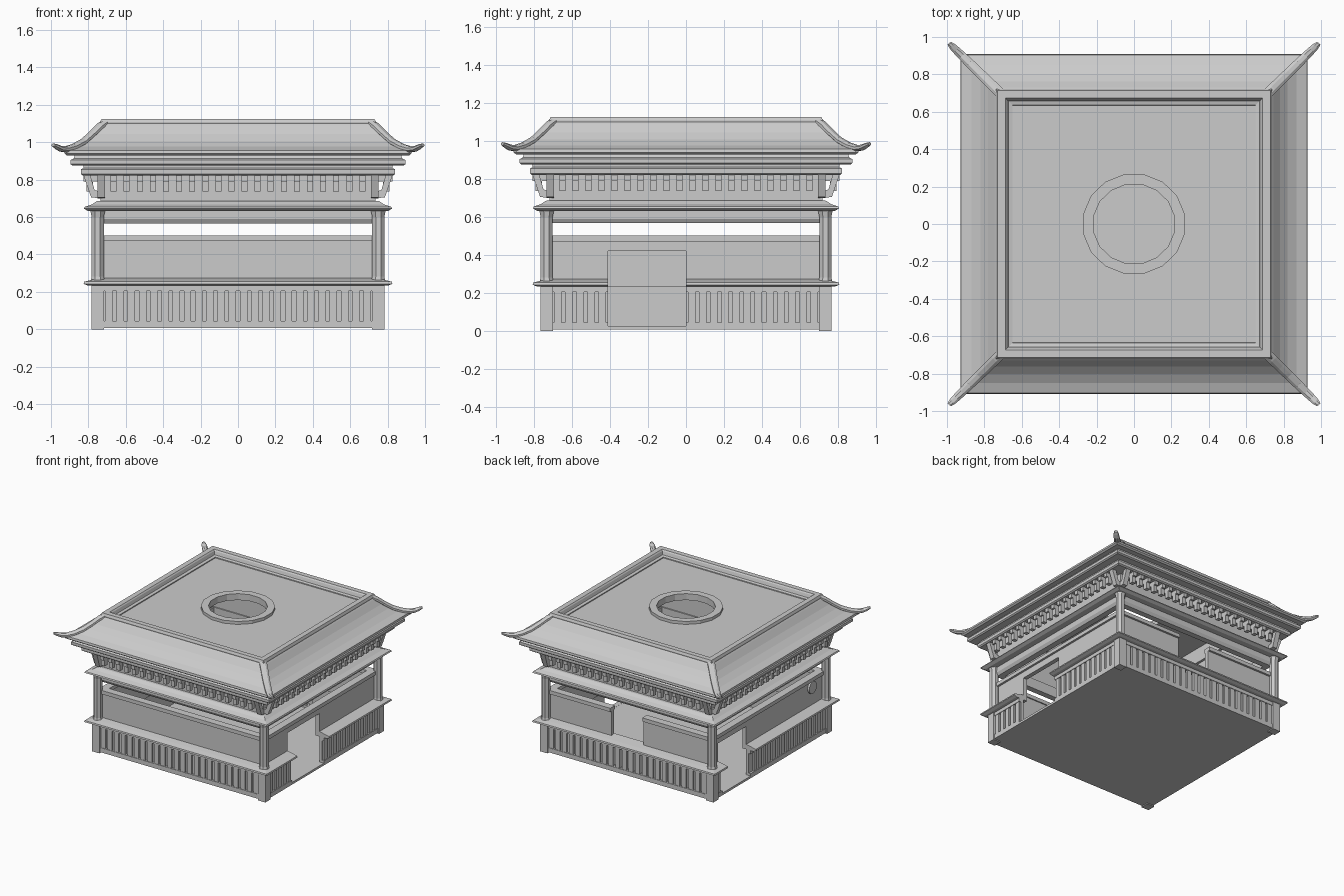
import bpy, bmesh, math
from mathutils import Matrix, Vector

if "Cube" in bpy.data.objects:
    bpy.data.objects.remove(bpy.data.objects["Cube"])

YS = 0.978  # plan is slightly shallower than wide


def finish(name, bm):
    bmesh.ops.recalc_face_normals(bm, faces=bm.faces)
    bm.transform(Matrix.Diagonal((1, YS, 1, 1)))
    me = bpy.data.meshes.new(name)
    bm.to_mesh(me)
    bm.free()
    ob = bpy.data.objects.new(name, me)
    bpy.context.collection.objects.link(ob)
    return ob


def add_box(bm, x0, x1, y0, y1, z0, z1, rot=0.0):
    m = (Matrix.Rotation(rot, 4, 'Z')
         @ Matrix.Translation(((x0 + x1) / 2, (y0 + y1) / 2, (z0 + z1) / 2))
         @ Matrix.Diagonal((x1 - x0, y1 - y0, z1 - z0, 1)))
    bmesh.ops.create_cube(bm, size=1, matrix=m)


def box(name, *dims):
    bm = bmesh.new()
    add_box(bm, *dims)
    return finish(name, bm)


def ring(name, profile, n=4):
    """Closed (half width, z) profile swept round a square or n-gon."""
    bm = bmesh.new()
    r = math.sqrt(2) if n == 4 else 1
    rows = []
    for i in range(n):
        a = 2 * math.pi * (i + 0.5) / n
        rows.append([bm.verts.new((p * r * math.cos(a), p * r * math.sin(a), z)) for p, z in profile])
    m = len(profile)
    for i in range(n):
        a, b = rows[i], rows[(i + 1) % n]
        for j in range(m):
            k = (j + 1) % m
            bm.faces.new((a[j], b[j], b[k], a[k]))
    return finish(name, bm)


def band(name, w0, w1, z0, z1):
    return ring(name, [(w0, z0), (w1, z0), (w1, z1), (w0, z1)])


def cut(targets, cutter):
    for ob in targets:
        mod = ob.modifiers.new("opening", 'BOOLEAN')
        mod.operation = 'DIFFERENCE'
        mod.solver = 'EXACT'
        mod.object = cutter
        bpy.context.view_layer.objects.active = ob
        bpy.ops.object.modifier_apply(modifier=mod.name)
    bpy.data.objects.remove(cutter)


# lower storey
box("floor", -0.765, 0.765, -0.765, 0.765, 0.008, 0.025)
base = band("base_wall", 0.735, 0.758, 0.01, 0.245)
rail_low = band("base_bottom_rail", 0.735, 0.776, 0.008, 0.045)
rail_top = band("base_top_rail", 0.735, 0.776, 0.205, 0.24)
ledge = ring("lower_ledge", [(0.70, 0.233), (0.80, 0.233), (0.825, 0.243), (0.822, 0.255), (0.78, 0.265), (0.70, 0.28)])
wall = band("wall", 0.70, 0.735, 0.26, 0.49)
sill = band("wall_sill", 0.69, 0.752, 0.472, 0.502)
ring("window_beam", [(0.69, 0.567), (0.738, 0.567), (0.752, 0.59), (0.752, 0.65), (0.69, 0.65)])

# door and window openings
cut([base, rail_low, rail_top, ledge, wall], box("right_door_cutter", 0.6, 0.95, -0.42, 0.0, 0.026, 0.42))
cut([base, rail_low, rail_top, ledge, wall], box("left_door_cutter", -0.95, -0.6, 0.28, 0.65, 0.026, 0.42))
cut([base, wall, sill], box("back_opening_cutter", -0.12, 0.17, 0.6, 0.95, 0.046, 0.56))

# vertical slats, leaving the doors free
bm = bmesh.new()
gaps = {1: (-0.44, 0.02), 3: (-0.67, -0.26)}
for side in range(4):
    lo, hi = gaps.get(side, (9, 9))
    for i in range(24):
        x = -0.69 + i * 0.06
        if not lo < x < hi:
            add_box(bm, x - 0.02, x + 0.02, -0.772, -0.75, 0.04, 0.21, side * math.pi / 2)
finish("base_slats", bm)

# corner posts and columns
bm = bmesh.new()
for sx in (-1, 1):
    for sy in (-1, 1):
        x, y = 0.75 * sx, 0.75 * sy
        add_box(bm, x - 0.034, x + 0.034, y - 0.034, y + 0.034, 0, 0.235)
        for r0, r1, z0, z1 in ((0.035, 0.035, 0.25, 0.61), (0.035, 0.045, 0.60, 0.645), (0.042, 0.034, 0.255, 0.285)):
            bmesh.ops.create_cone(bm, cap_ends=True, segments=8, radius1=r0, radius2=r1, depth=z1 - z0,
                                  matrix=Matrix.Translation((x, y, (z0 + z1) / 2))
                                  @ Matrix.Rotation(math.pi / 8, 4, 'Z'))
finish("corner_columns", bm)

# small round plaque on the left wall
bm = bmesh.new()
bmesh.ops.create_cone(bm, cap_ends=True, segments=16, radius1=0.05, radius2=0.05, depth=0.025,
                      matrix=Matrix.Translation((-0.738, -0.58, 0.42)) @ Matrix.Rotation(math.pi / 2, 4, 'Y'))
finish("round_plaque", bm)

# upper ledge, frieze and stepped cornice
ring("upper_ledge", [(0.70, 0.632), (0.80, 0.632), (0.825, 0.645), (0.82, 0.655), (0.78, 0.668), (0.755, 0.685), (0.70, 0.69)])
band("frieze", 0.70, 0.735, 0.66, 0.87)
ring("cornice", [(0.70, 0.822), (0.83, 0.822), (0.84, 0.83), (0.84, 0.855), (0.825, 0.862), (0.825, 0.875),
                 (0.885, 0.875), (0.895, 0.883), (0.895, 0.905), (0.88, 0.912), (0.87, 0.935), (0.70, 0.935)])

# hooked brackets below the cornice
bm = bmesh.new()
for side in range(4):
    a = side * math.pi / 2
    for i in range(20):
        x = -0.665 + i * 0.07
        add_box(bm, x - 0.016, x + 0.016, -0.825, -0.72, 0.79, 0.825, a)
        add_box(bm, x - 0.016, x + 0.016, -0.81, -0.775, 0.738, 0.80, a)
    # corner struts, a slanted plate on each side of the corner
    for x in (-0.73, 0.73):
        pts = [(0.725, 0.70), (0.785, 0.705), (0.827, 0.825), (0.79, 0.825), (0.767, 0.745), (0.725, 0.73)]
        R = Matrix.Rotation(a, 3, 'Z')
        f0 = [bm.verts.new(R @ Vector((x - 0.02, -p, z))) for p, z in pts]
        f1 = [bm.verts.new(R @ Vector((x + 0.02, -p, z))) for p, z in pts]
        bm.faces.new(f0)
        bm.faces.new(f1[::-1])
        for j in range(len(pts)):
            k = (j + 1) % len(pts)
            bm.faces.new((f0[j], f0[k], f1[k], f1[j]))
finish("brackets", bm)

# curved roof skirt, parapet and deck
ring("roof_skirt", [(0.68, 0.93), (0.915, 0.93), (0.928, 0.94), (0.925, 0.957), (0.87, 0.977), (0.82, 1.008),
                    (0.78, 1.045), (0.745, 1.09), (0.725, 1.112), (0.68, 1.112)])
ring("roof_parapet", [(0.645, 1.05), (0.73, 1.05), (0.737, 1.108), (0.73, 1.125), (0.688, 1.125), (0.68, 1.115),
                      (0.672, 1.09), (0.65, 1.085)])
deck = box("roof_deck", -0.69, 0.69, -0.69, 0.69, 1.05, 1.078)
bm = bmesh.new()
bmesh.ops.create_cone(bm, cap_ends=True, segments=16, radius1=0.23, radius2=0.23, depth=0.3,
                      matrix=Matrix.Translation((0, 0, 1.07)) @ Matrix.Rotation(math.pi / 16, 4, 'Z'))
cut([deck], finish("hole_cutter", bm))
ring("roof_hole_rim", [(0.22, 1.05), (0.277, 1.05), (0.277, 1.102), (0.22, 1.102)], 16)

# upturned hip ridges, eight-sided section along the corner diagonal
bm = bmesh.new()
path = [(0.715, 1.102, 0.03), (0.745, 1.08, 0.03), (0.785, 1.04, 0.029), (0.83, 1.0, 0.028), (0.88, 0.973, 0.027),
        (0.92, 0.962, 0.025), (0.95, 0.966, 0.023), (0.972, 0.977, 0.02), (0.988, 0.985, 0.013)]
for side in range(4):
    R = Matrix.Rotation(side * math.pi / 2, 3, 'Z')
    rows = []
    for d, z, r in path:
        row = []
        for i in range(8):
            a = 2 * math.pi * (i + 0.5) / 8
            s = r * math.cos(a) / math.sqrt(2)
            row.append(bm.verts.new(R @ Vector((d + s, d - s, z + r * 0.7 * math.sin(a)))))
        rows.append(row)
    for a, b in zip(rows, rows[1:]):
        for i in range(8):
            j = (i + 1) % 8
            bm.faces.new((a[i], a[j], b[j], b[i]))
    bm.faces.new(rows[0])
    bm.faces.new(rows[-1])
finish("hip_ridges", bm)
